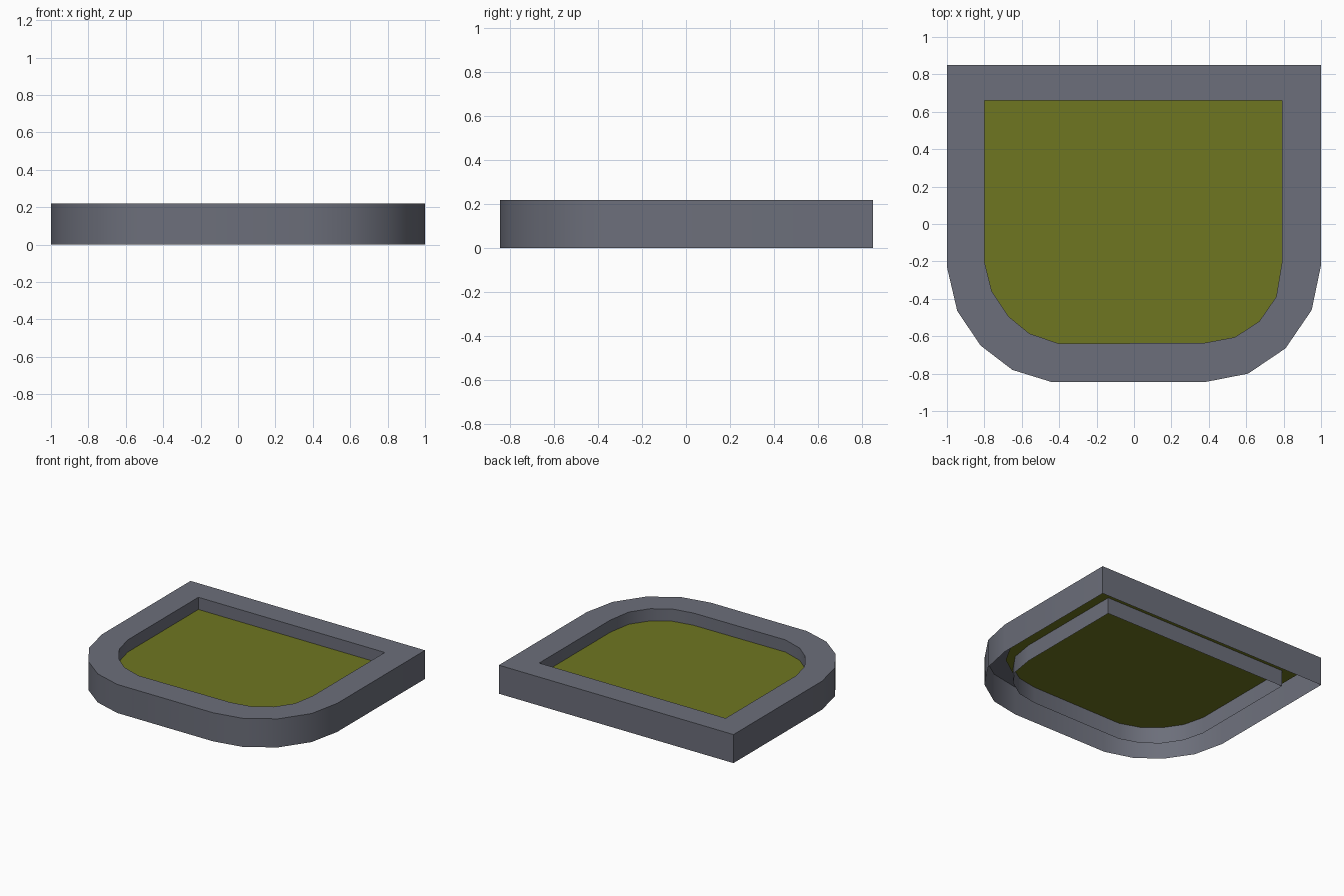
import bpy
import bmesh
import math

cube = bpy.data.objects.get("Cube")
if cube:
    bpy.data.objects.remove(cube, do_unlink=True)

TOP = 0.22
LAWN_Z = 0.126


def make_material(name, rgb):
    mat = bpy.data.materials.new(name)
    mat.use_nodes = True
    color = (*rgb, 1.0)
    mat.diffuse_color = color
    bsdf = mat.node_tree.nodes["Principled BSDF"]
    bsdf.inputs["Base Color"].default_value = color
    bsdf.inputs["Roughness"].default_value = 0.8
    return mat


def make_object(name, bm, mat):
    mesh = bpy.data.meshes.new(name)
    bm.to_mesh(mesh)
    bm.free()
    mesh.materials.append(mat)
    obj = bpy.data.objects.new(name, mesh)
    bpy.context.collection.objects.link(obj)
    return obj


def add_ring(bm, outline, z):
    return [bm.verts.new((x, y, z)) for x, y in outline]


def bridge(bm, a, b):
    n = len(a)
    for i in range(n):
        j = (i + 1) % n
        bm.faces.new((a[i], a[j], b[j], b[i]))


# Outlines run counterclockwise from the back corner at -x
outer = [(-1, 0.85), (-1, -0.23), (-0.945, -0.465), (-0.82, -0.65),
         (-0.65, -0.78), (-0.44, -0.845), (0.38, -0.845), (0.61, -0.80),
         (0.81, -0.665), (0.95, -0.46), (1, -0.22), (1, 0.85)]
inner = [(-0.8, 0.66), (-0.8, -0.2), (-0.76, -0.36), (-0.67, -0.495),
         (-0.56, -0.585), (-0.4, -0.64), (0.38, -0.635), (0.54, -0.605),
         (0.67, -0.52), (0.76, -0.39), (0.79, -0.21), (0.79, 0.66)]
lawn = [(-0.92, 0.75), (-0.92, -0.22), (-0.78, -0.5), (-0.42, -0.73),
        (0.41, -0.73), (0.78, -0.47), (0.92, -0.22), (0.92, 0.75)]

# Kerb: a hollow channel of outer wall, flat top and inner wall, open below
bm = bmesh.new()
rings = [add_ring(bm, outer, 0), add_ring(bm, outer, TOP),
         add_ring(bm, inner, TOP), add_ring(bm, inner, 0)]
for low, high in zip(rings, rings[1:]):
    bridge(bm, low, high)
kerb = make_object("kerb", bm, make_material("slate grey", (0.15, 0.158, 0.196)))
bpy.ops.object.select_all(action="DESELECT")
kerb.select_set(True)
bpy.context.view_layer.objects.active = kerb
bpy.ops.object.shade_smooth_by_angle(angle=math.radians(40))

# Lawn: a flat sheet that runs in under the kerb
bm = bmesh.new()
bm.faces.new(add_ring(bm, lawn, LAWN_Z))
make_object("lawn", bm, make_material("olive green", (0.158, 0.18, 0.015)))
